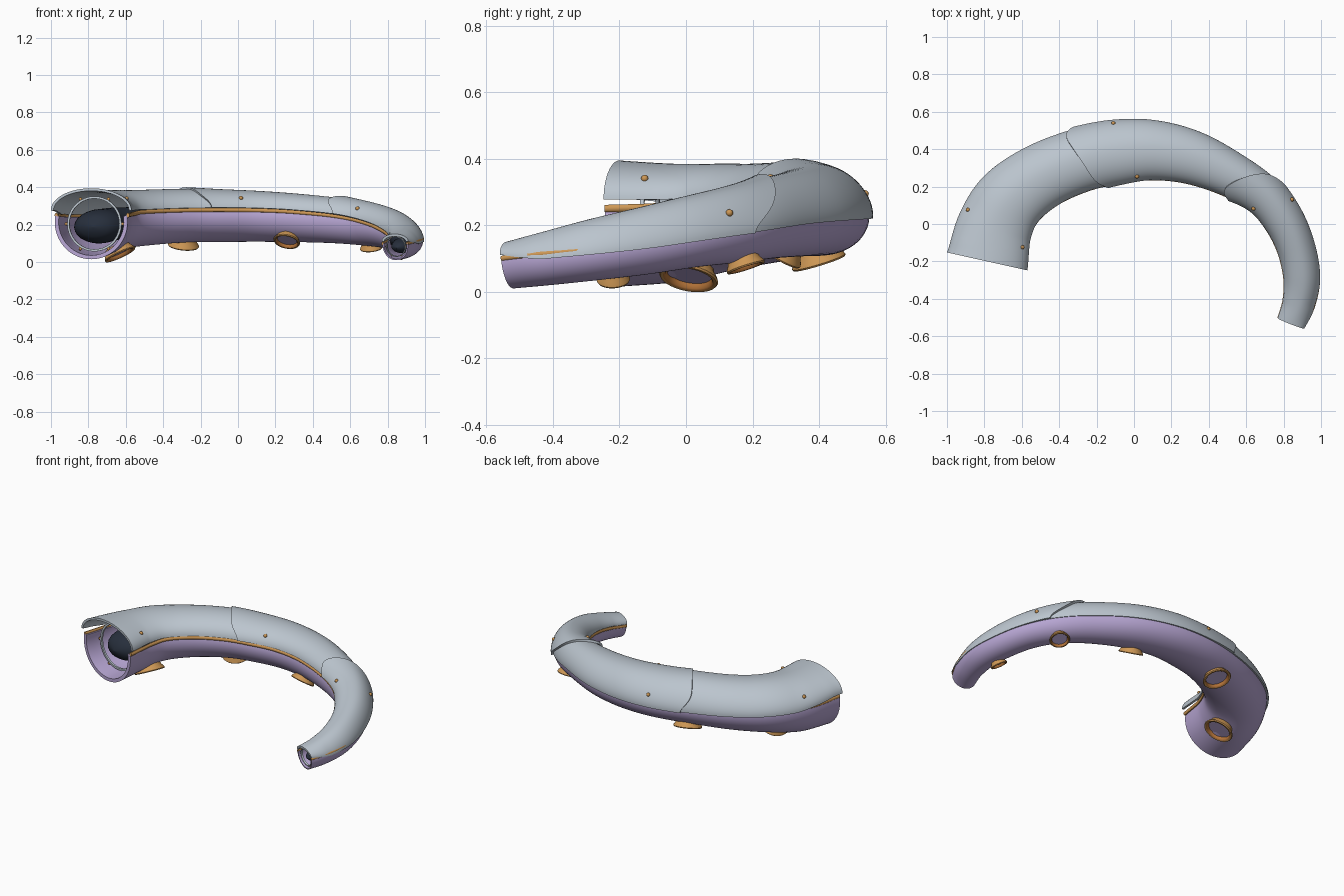
import bpy, bmesh, math
from mathutils import Vector, Matrix

cube = bpy.data.objects.get("Cube")
if cube:
    bpy.data.objects.remove(cube)


def material(name, rgb):
    m = bpy.data.materials.new(name)
    m.use_nodes = True
    m.diffuse_color = (*rgb, 1)
    m.node_tree.nodes["Principled BSDF"].inputs["Base Color"].default_value = (*rgb, 1)
    return m


GREY = material("armour grey", (.5, .56, .62))
LILAC = material("lavender skin", (.48, .385, .66))
GOLD = material("warm gold", (.61, .31, .09))
COPPER = material("dark copper", (.45, .17, .04))
DARK = material("dark core", (.02, .028, .045))

# Stations along the arm: x, y, half width, rail height, armour rise, belly depth
STATIONS = [
    (-.785, -.2, .21, .25, .112, .235), (-.745, -.02, .2, .25, .112, .22),
    (-.66, .13, .19, .255, .115, .19), (-.495, .255, .178, .258, .117, .17),
    (-.285, .342, .172, .26, .12, .155), (-.09, .385, .173, .258, .117, .15),
    (.105, .395, .162, .256, .112, .147), (.315, .355, .145, .25, .104, .143),
    (.53, .26, .122, .235, .097, .135), (.69, .155, .11, .212, .095, .125),
    (.8, .02, .107, .185, .092, .112), (.868, -.13, .102, .156, .086, .105),
    (.898, -.285, .098, .133, .073, .1), (.883, -.42, .088, .115, .055, .096),
    (.84, -.53, .076, .1, .04, .091)]
END = len(STATIONS) - 1


def sample(s):
    """Smooth interpolation of the station values."""
    i = max(0, min(END - 1, int(s)))
    t = s - i
    p1, p2 = STATIONS[i], STATIONS[i + 1]
    p0 = STATIONS[i - 1] if i else [2 * a - b for a, b in zip(p1, p2)]
    p3 = STATIONS[i + 2] if i + 2 <= END else [2 * b - a for a, b in zip(p1, p2)]
    return [b + .5 * t * (c - a + t * (2 * a - 5 * b + 4 * c - d + t * (3 * (b - c) + d - a)))
            for a, b, c, d in zip(p0, p1, p2, p3)]


def frame(s):
    """Centre, outward side, up and tangent of the section at s."""
    c, a, b = (Vector((v[0], v[1], v[3])) for v in (sample(s), sample(s - .05), sample(s + .05)))
    t = (b - a).normalized()
    side = Vector((-t.y, t.x, 0)).normalized()
    up = t.cross(side)
    roll = math.radians(8) * math.sin(math.pi * max(0, min(1, s / END)))
    return c, side * math.cos(roll) - up * math.sin(roll), up * math.cos(roll) + side * math.sin(roll), t


def place(s, u, v):
    c, side, up, _ = frame(s)
    return c + side * u + up * v


def make(name, bm, mats):
    bmesh.ops.recalc_face_normals(bm, faces=bm.faces)
    me = bpy.data.meshes.new(name)
    bm.to_mesh(me)
    bm.free()
    for m in mats:
        me.materials.append(m)
    me.shade_smooth()
    me.set_sharp_from_angle(angle=math.radians(40))
    ob = bpy.data.objects.new(name, me)
    bpy.context.collection.objects.link(ob)
    return ob


def loft(name, mat, rings):
    """Skin closed rings of points and cap both ends."""
    bm = bmesh.new()
    rows = [[bm.verts.new(p) for p in r] for r in rings]
    n = len(rows[0])
    for a, b in zip(rows, rows[1:]):
        for j in range(n):
            k = (j + 1) % n
            bm.faces.new((a[j], a[k], b[k], b[j]))
    # cap as quads pairing the two halves of the ring
    for r in (rows[0], rows[-1]):
        for j in range(n // 2 - 1):
            bm.faces.new((r[j], r[j + 1], r[n - 2 - j], r[n - 1 - j]))
    return make(name, bm, [mat])


def armour_point(a, s, s0, shrink, flare):
    """Point on the plate arch; its outer edge hangs lower than its inner one."""
    _, _, w, _, h, _ = sample(s)
    k = 1 + flare * math.exp(-max(0, s - s0) / .8)
    lift = .011 + .016 * max(0, 1 - s / 2.5)
    drop = .026 * max(0, min(1, s - .4, END - s)) * max(0, math.cos(a)) ** 2
    return place(s, (w * k - shrink) * math.cos(a), lift - drop + (h * k - shrink) * math.sin(a))


def armour(name, inner, mid, outer, stop, flare, corner, thick=.014, steps=48, arc=32):
    """Arched plate whose leading edge is skewed, with rounded corners."""
    rings = []
    for i in range(steps + 1):
        ring = []
        for shrink in (0, thick):
            half = []
            for j in range(arc + 1):
                a = math.pi * j / arc
                u = math.cos(a)
                s0 = mid + (outer - inner) / 2 * u + ((outer + inner) / 2 - mid) * u * u + corner * u ** 8
                half.append(armour_point(a, s0 + (stop - s0) * i / steps, s0, shrink, flare))
            ring += half if shrink == 0 else half[::-1]
        rings.append(ring)
    return loft(name, GREY, rings)


armour("base_armour", 0, 0, 0, 5, .05, 0)
armour("middle_armour", 4.25, 3.98, 3.78, 9.7, .07, .3)
armour("tip_armour", 7.85, 8.2, 8.9, END, .14, .35)


def belly_point(s, a, shrink=0):
    _, _, w, _, _, d = sample(s)
    return place(s, (.95 * w - shrink) * math.cos(a), -.15 * d + (.85 * d - shrink) * math.sin(a))


# Open lavender trough under the armour
rings = []
for i in range(91):
    s = END * i / 90
    angles = [math.radians(10 - 200 * j / 36) for j in range(37)]
    thick = .1 * sample(s)[2]
    rings.append([belly_point(s, a) for a in angles]
                 + [belly_point(s, a, thick) for a in reversed(angles)])
loft("belly_shell", LILAC, rings)

# Gold rails between belly and armour, the outer one tucked under the plates
for name, sign, reach in (("outer_rail", 1, .91), ("inner_rail", -1, .955)):
    rings = []
    for i in range(91):
        s = END * i / 90
        w = sample(s)[2]
        r = .006 + .027 * w
        rings.append([place(s, sign * (w * reach + r * .8 * math.cos(b)), r * math.sin(b))
                      for b in (math.tau * j / 10 for j in range(10))])
    loft(name, GOLD, rings)

# Dark flattened core with rounded ends
rings = []
for i in range(101):
    s = .3 + (END - .4) * i / 100
    w, d = sample(s)[2], sample(s)[5]
    edge = min(1, min(i, 100 - i) / 6)
    r = .68 * w * math.sqrt(max(.002, 1 - (1 - edge) ** 2))
    rings.append([place(s, r * math.cos(b), -.27 * d + r * .68 * math.sin(b))
                  for b in (math.tau * j / 24 for j in range(24))])
loft("core", DARK, rings)


def lathe(name, matrix, profile, mats, inner=(), sides=36):
    """Closed profile of (radius, height) spun around the local z axis."""
    bm = bmesh.new()
    rows = [[bm.verts.new(matrix @ Vector((r * math.cos(b), r * math.sin(b), z)))
             for b in (math.tau * j / sides for j in range(sides))] for r, z in profile]
    for i, a in enumerate(rows):
        b = rows[(i + 1) % len(rows)]
        for j in range(sides):
            k = (j + 1) % sides
            f = bm.faces.new((a[j], a[k], b[k], b[j]))
            f.material_index = int(i in inner)
    return make(name, bm, mats)


def basis(origin, axis):
    return Matrix.Translation(origin) @ axis.to_track_quat('Z', 'Y').to_matrix().to_4x4()


# Suckers alternate between the two sides of the belly
for i, (s, r) in enumerate(((1.4, .09), (4.05, .084), (6.88, .072), (9.1, .06), (11.6, .05))):
    sign = 1 if i % 2 else -1
    a = math.radians(-90 + sign * 24)
    c, side, up, t = frame(s)
    out = (side * math.cos(a) + up * math.sin(a)).normalized()
    h = .011 + .19 * r
    profile = [(.74 * r, -.25 * r), (.84 * r, 0), (.95 * r, .45 * h), (r, .8 * h), (.96 * r, h),
               (.86 * r, h), (.8 * r, .85 * h), (.76 * r, .5 * h), (.7 * r, -.25 * r)]
    lathe(f"sucker_{i + 1}", basis(belly_point(s, a), out), profile, [GOLD, COPPER], (5, 6, 7))
    # shallow skin floor inside the cup
    floor = [(.01 * r, 0), (.78 * r, 0), (.78 * r, .3 * h), (.01 * r, .3 * h)]
    lathe(f"sucker_floor_{i + 1}", basis(belly_point(s, a), out), floor, [LILAC])

# Thin collars holding the core at both mouths
for name, s in (("base_collar", .5), ("tip_collar", END - .12)):
    c, side, up, t = frame(s)
    w, d = sample(s)[2], sample(s)[5]
    r = .72 * w
    m = basis(c - up * .2 * d, t)
    lathe(name, m, [(r, -.006), (r, .006), (.92 * r, .006), (.92 * r, -.006)], [GREY])
    # small studs around the collar
    bm = bmesh.new()
    for j in range(6):
        b = math.tau * j / 6
        p = m @ Vector((r * 1.04 * math.cos(b), r * 1.04 * math.sin(b), 0))
        bmesh.ops.create_uvsphere(bm, u_segments=10, v_segments=6, radius=.045 * w,
                                  matrix=Matrix.Translation(p))
    make(name + "_studs", bm, [GOLD])

# Rivets on the flanks of each plate
bm = bmesh.new()
for s, s0, flare, a in ((1.2, 0, .05, 34), (.6, 0, .05, 146), (5, 3.9, .07, 32),
                        (5.5, 4.3, .07, 152), (9.6, 9, .14, 36), (9, 8, .14, 148)):
    p = armour_point(math.radians(a), s, s0, 0, flare)
    bmesh.ops.create_uvsphere(bm, u_segments=14, v_segments=8, radius=.011,
                              matrix=Matrix.Translation(p))
make("armour_rivets", bm, [GOLD])
